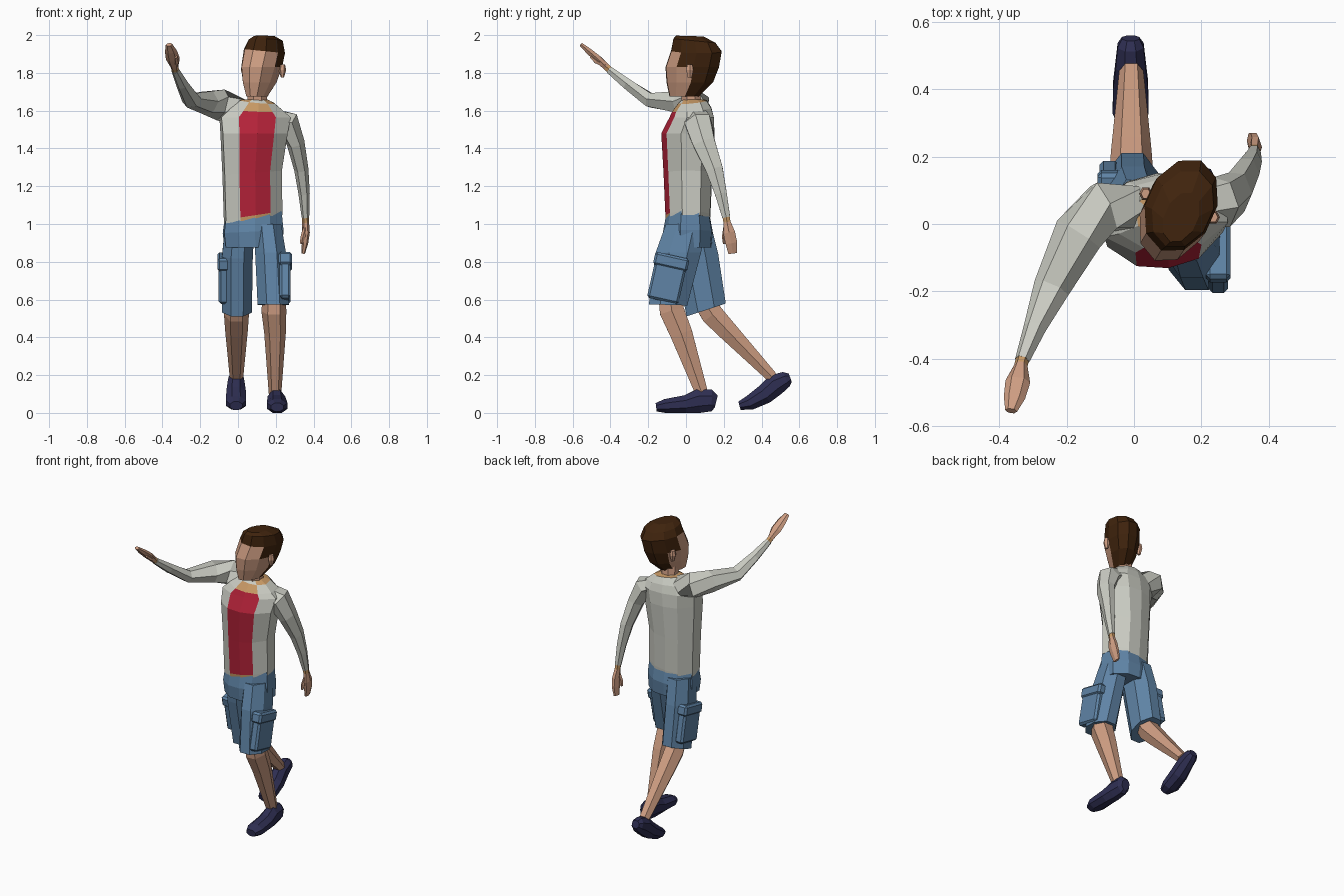
import bpy, bmesh, math
from mathutils import Vector, Matrix


def mat(name, r, g, b):
    m = bpy.data.materials.new(name)
    m.diffuse_color = (r, g, b, 1)
    return m


JACKET = mat("jacket_grey", .60, .61, .55)
RED = mat("shirt_red", .45, .016, .04)
SKIN = mat("skin", .62, .34, .225)
TAN = mat("tan_trim", .58, .32, .13)
BLUE = mat("shorts_blue", .115, .23, .38)
HAIR = mat("hair_brown", .05, .017, .004)
SHOE = mat("shoe_navy", .028, .028, .085)


def make(name, bm, mats):
    bmesh.ops.recalc_face_normals(bm, faces=bm.faces)
    me = bpy.data.meshes.new(name)
    bm.to_mesh(me)
    bm.free()
    for m in mats:
        me.materials.append(m)
    ob = bpy.data.objects.new(name, me)
    bpy.context.collection.objects.link(ob)
    return ob


def skin_rings(name, rings, mats, rule=None):
    """Join rings of points with quads and close both ends; rule(level, side) picks the colour."""
    bm = bmesh.new()
    vs = [[bm.verts.new(p) for p in r] for r in rings]
    n = len(vs[0])
    for k in range(len(vs) - 1):
        for i in range(n):
            j = (i + 1) % n
            f = bm.faces.new((vs[k][i], vs[k][j], vs[k + 1][j], vs[k + 1][i]))
            f.material_index = rule(k, i) if rule else 0
    for k, r in ((-1, vs[0]), (len(vs) - 1, vs[-1])):
        bm.faces.new(r).material_index = rule(k, 0) if rule else 0
    return make(name, bm, mats)


def ngon(n, off=0.0):
    # first point faces forward (-y)
    return [(math.sin(2 * math.pi * (i + off) / n), -math.cos(2 * math.pi * (i + off) / n))
            for i in range(n)]


def stack(name, rows, mats, shape, yaw=0.0, rule=None):
    """Level rings: x, y, z, half width, half depth, slope along x, slope along y."""
    c, s = math.cos(yaw), math.sin(yaw)
    rings = []
    for x, y, z, hx, hy, sx, sy in rows:
        ring = []
        for u, v in shape:
            dx, dy = u * hx * c - v * hy * s, u * hx * s + v * hy * c
            ring.append((x + dx, y + dy, z + sx * dx + sy * dy))
        rings.append(ring)
    return skin_rings(name, rings, mats, rule)


def limb(name, pts, mats, n=6, off=0.5, rule=None):
    """Tube along a path: x, y, z, half size across x, half size the other way."""
    P = [Vector(p[:3]) for p in pts]
    rings = []
    for k, p in enumerate(pts):
        t = (P[min(k + 1, len(P) - 1)] - P[max(k - 1, 0)]).normalized()
        u = Vector((1, 0, 0))
        u = (u - t * u.dot(t)).normalized()
        w = t.cross(u)
        rings.append([P[k] + u * (a * p[3]) + w * (b * p[4]) for a, b in ngon(n, off)])
    return skin_rings(name, rings, mats, rule)


def box(name, loc, size, rx, m):
    bm = bmesh.new()
    bmesh.ops.create_cube(bm, size=1, matrix=Matrix.Translation(loc)
                          @ Matrix.Rotation(rx, 4, 'X') @ Matrix.Diagonal((*size, 1)))
    bmesh.ops.bevel(bm, geom=bm.edges[:], offset=.012, segments=1, affect='EDGES')
    return make(name, bm, [m])


# Jacket with open front showing the shirt
half = [(.52, -.88), (.97, -.4), (.97, .4), (.52, .9)]
chest = [(0, -1)] + half + [(0, 1)] + [(-u, v) for u, v in reversed(half)]


def torso_rule(k, i):
    if i in (0, 9):
        return 2 if k in (0, 5) else 1 if 0 < k < 5 else 0
    return 2 if k == 6 else 0


stack("jacket_torso", [
    (.08, .01, 1.025, .155, .118, .15, 0),
    (.08, .01, 1.045, .155, .120, .15, 0),
    (.075, .01, 1.27, .157, .130, .08, 0),
    (.085, .01, 1.48, .178, .142, 0, 0),
    (.09, .03, 1.565, .190, .118, 0, 0),
    (.095, .03, 1.605, .150, .105, -.05, .1),
    (.10, .035, 1.648, .095, .075, -.1, .1),
    (.10, .03, 1.66, .055, .05, 0, 0)],
    [JACKET, RED, TAN], chest, .12, torso_rule)

# Neck and head, turned to one side
limb("neck", [(.10, .035, 1.60, .058, .055), (.105, .02, 1.73, .055, .055)], [SKIN], 8)


def head_rule(k, i):
    side = min(i, 9 - i)          # 0 is the front, 4 the back
    return 1 if k >= 3 or (k >= 0 and side >= (3 if k < 2 else 2)) else 0


stack("head", [
    (.10, -.01, 1.675, .052, .085, 0, 0),
    (.115, .02, 1.75, .083, .135, 0, 0),
    (.125, .033, 1.83, .102, .155, 0, 0),
    (.14, .055, 1.915, .104, .146, -.1, 0),
    (.145, .045, 1.97, .088, .122, 0, -.1),
    (.14, .02, 1.995, .05, .08, 0, -.03)],
    [SKIN, HAIR], ngon(10), -.42, head_rule)
for tag, x, y in (("left", .235, .02), ("right", .035, .09)):
    limb(tag + "_ear", [(x, y, 1.775, .008, .012), (x, y, 1.815, .02, .022),
                        (x, y, 1.845, .014, .016)], [SKIN])

# Arms: one hanging, one reaching forward
limb("left_sleeve", [(.17, .05, 1.565, .05, .07), (.26, .065, 1.535, .07, .08),
                     (.305, .095, 1.43, .048, .068), (.335, .15, 1.29, .038, .052),
                     (.35, .185, 1.16, .03, .036), (.357, .213, 1.035, .02, .024)], [JACKET])
limb("right_sleeve", [(.02, .05, 1.59, .07, .07), (-.09, .05, 1.63, .085, .085),
                      (-.165, -.03, 1.645, .075, .066), (-.245, -.19, 1.655, .055, .042),
                      (-.295, -.31, 1.74, .034, .032), (-.332, -.405, 1.815, .022, .022)], [JACKET])


def cuff(k, i):
    return 1 if k == 0 else 0


limb("left_hand", [(.357, .212, 1.04, .018, .022), (.358, .217, 1.01, .018, .022),
                   (.36, .228, .955, .02, .036), (.355, .24, .90, .017, .036),
                   (.345, .247, .845, .010, .026)], [SKIN, TAN], rule=cuff)
limb("left_thumb", [(.357, .21, .98, .013, .013), (.343, .203, .93, .013, .013),
                    (.335, .205, .895, .008, .009)], [SKIN], 5)
limb("right_hand", [(-.331, -.40, 1.812, .02, .02), (-.336, -.42, 1.83, .02, .02),
                    (-.345, -.468, 1.875, .037, .022), (-.355, -.515, 1.915, .032, .018),
                    (-.365, -.555, 1.95, .018, .011)], [SKIN, TAN], rule=cuff)
limb("right_thumb", [(-.33, -.43, 1.84, .013, .013), (-.322, -.475, 1.86, .013, .013),
                     (-.328, -.505, 1.885, .008, .008)], [SKIN], 5)

# Shorts: hips, two legs, cargo pockets
stack("shorts_hips", [
    (.08, .01, 1.05, .152, .115, .15, 0),
    (.08, .01, .96, .162, .132, .05, 0),
    (.082, .01, .875, .155, .125, 0, 0)], [BLUE], chest, .08)
stack("shorts_left_leg", [
    (.155, .0, 1.0, .08, .115, 0, 0),
    (.172, -.04, .85, .088, .13, 0, 0),
    (.187, -.095, .572, .09, .11, 0, -.03)], [BLUE], ngon(8, .5))
stack("shorts_right_leg", [
    (.01, .025, 1.0, .085, .115, 0, 0),
    (-.003, .055, .83, .088, .125, 0, .1),
    (-.005, .107, .545, .085, .112, 0, .33)], [BLUE], ngon(8, .5))
for tag, x, y, rx in (("left", .25, -.1, -.22), ("right", -.073, .085, .2)):
    dy = -math.sin(rx) * .1
    box(tag + "_pocket", (x, y, .70), (.058, .17, .22), rx, BLUE)
    box(tag + "_pocket_flap", (x, y + dy, .80), (.072, .185, .07), rx, BLUE)

# Calves and shoes in a walking pose
limb("left_calf", [(.19, -.085, .62, .06, .07), (.19, -.075, .54, .066, .075),
                   (.196, -.025, .42, .057, .068), (.196, .085, .10, .033, .038)], [SKIN])
limb("right_calf", [(-.005, .09, .60, .06, .065), (-.008, .14, .52, .066, .068),
                    (-.008, .22, .435, .06, .06), (-.008, .455, .19, .036, .034)], [SKIN])
limb("left_shoe", [(.208, -.158, .03, .036, .024), (.208, -.11, .036, .058, .040),
                   (.206, 0, .046, .056, .052), (.203, .065, .062, .050, .068),
                   (.2, .135, .066, .045, .062), (.2, .16, .06, .03, .036)], [SHOE], 8)
limb("right_shoe", [(-.01, .283, .038, .036, .024), (-.01, .335, .052, .058, .042),
                    (-.01, .415, .098, .056, .056), (-.01, .475, .15, .048, .062),
                    (-.01, .53, .178, .042, .046), (-.01, .552, .186, .028, .026)], [SHOE], 8)
